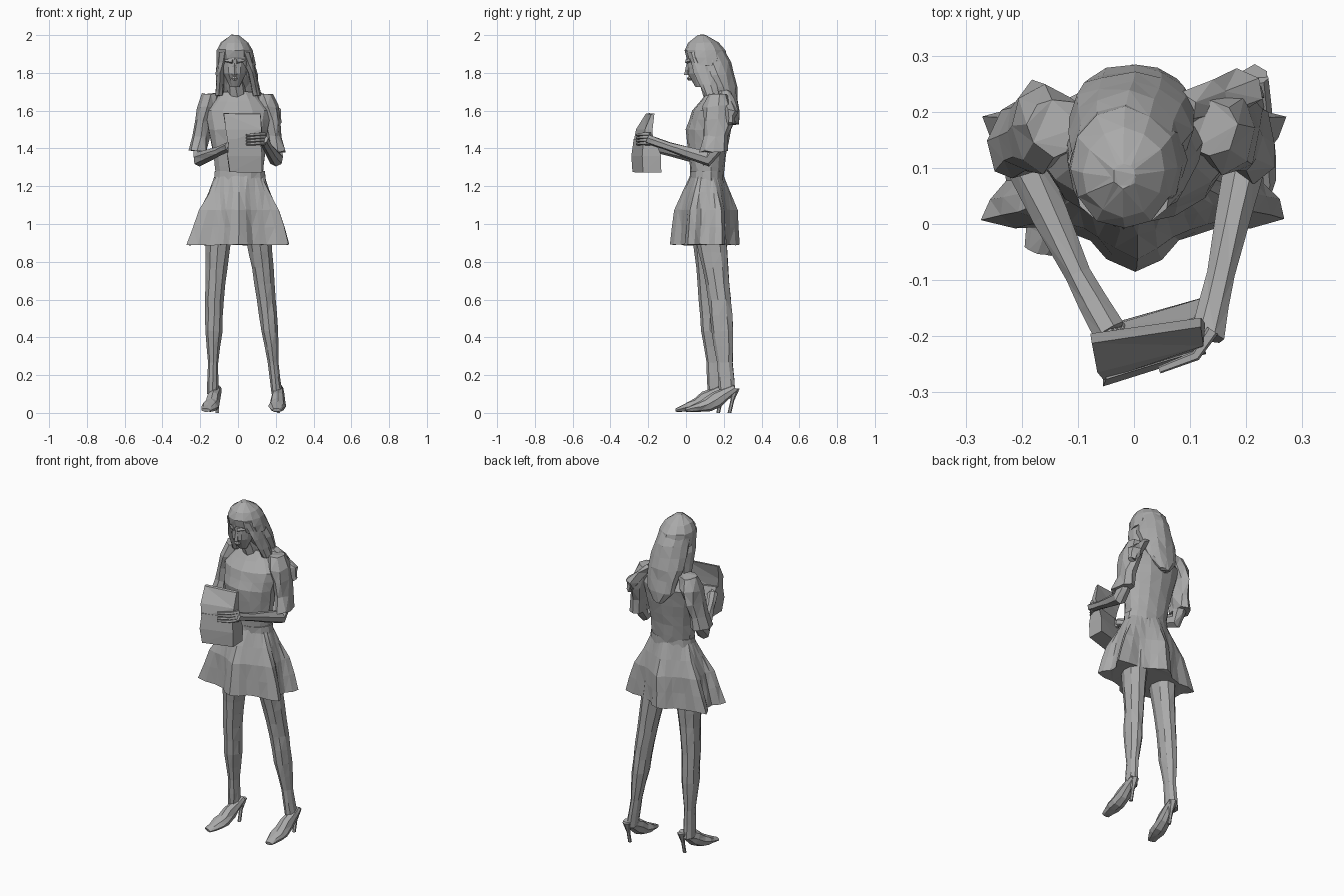
import bpy, bmesh, random
from math import sin, cos, pi, tau
from mathutils import Vector

random.seed(7)
if bpy.data.objects.get("Cube"):
    bpy.data.objects.remove(bpy.data.objects["Cube"])

grey = bpy.data.materials.new("plain grey")
grey.use_nodes = True
grey.diffuse_color = (.4, .4, .4, 1)
grey.node_tree.nodes["Principled BSDF"].inputs["Base Color"].default_value = grey.diffuse_color

UP = Vector((0, 0, 1))


def skin(name, loops, jitter):
    """Bridge a series of point loops into one closed, faceted surface."""
    bm = bmesh.new()
    rings = [[bm.verts.new(point) for point in loop] for loop in loops]
    count = len(rings[0])
    for low, high in zip(rings, rings[1:]):
        for i in range(count):
            j = (i + 1) % count
            bm.faces.new((low[i], low[j], high[j], high[i]))
    bm.faces.new(reversed(rings[0]))
    bm.faces.new(rings[-1])
    for vert in bm.verts:
        vert.co += Vector([random.uniform(-jitter, jitter) for axis in range(3)])
    bmesh.ops.triangulate(bm, faces=bm.faces)
    bmesh.ops.recalc_face_normals(bm, faces=bm.faces)
    mesh = bpy.data.meshes.new(name)
    bm.to_mesh(mesh)
    bm.free()
    mesh.materials.append(grey)
    bpy.context.collection.objects.link(bpy.data.objects.new(name, mesh))


def blend(keys, t):
    """Value at t along evenly spaced keys."""
    place = t * (len(keys) - 1)
    i = min(int(place), len(keys) - 2)
    return keys[i] + (keys[i + 1] - keys[i]) * (place - i)


def form(name, path, width, depth, sides=8, steps=6, jitter=.003, upright=True, pleat=0):
    """Sweep an ellipse along a path; upright forms keep level rings."""
    path = [Vector(point) for point in path]
    loops = []
    for step in range(steps + 1):
        t = step / steps
        centre = blend(path, t)
        across, other = Vector((1, 0, 0)), Vector((0, 1, 0))
        if not upright:
            along = blend(path, min(t + .1, 1)) - blend(path, max(t - .1, 0))
            across = along.cross(UP).normalized()
            other = across.cross(along).normalized()
        loop = []
        for i in range(sides):
            angle = tau * i / sides
            fold = 1 + pleat * (1 - t * t) * (cos(6 * angle) + cos(12 * angle) / 4)
            loop.append(centre + across * blend(width, t) * fold * sin(angle)
                        - other * blend(depth, t) * fold * cos(angle))
        loops.append(loop)
    skin(name, loops, jitter)


# Blouse and neck
form("blouse", [(.01, .11, 1.24), (0, .12, 1.5), (0, .17, 1.7)],
     (.125, .14, .16, .18, .09), (.085, .1, .12, .11, .055), sides=14, steps=8)
form("neck", [(0, .15, 1.65), (-.02, .11, 1.8)], (.05, .045), (.05, .05), steps=2)

# Pleated skirt with a plain waistband
form("skirt", [(0, .1, .89), (.01, .11, 1.26)], (.26, .21, .13), (.155, .145, .085),
     sides=36, steps=4, pleat=.16)
form("waistband", [(.01, .11, 1.23), (.01, .11, 1.28)], (.14, .135), (.09, .09),
     sides=14, steps=1, jitter=.002)

# Legs and high-heeled shoes
for side, hip, knee, ankle, toe, heel in (
        ("right", (-.09, .11, 1.1), (-.125, .13, .6), (-.135, .16, .1), (-.17, -.05, .015), (-.11, .17, 0)),
        ("left", (.09, .11, 1.1), (.15, .18, .6), (.205, .22, .1), (.205, 0, .015), (.215, .23, 0))):
    form(side + "_leg", [hip, knee, ankle], (.08, .07, .058, .05, .046, .028, .03),
         (.1, .085, .07, .062, .06, .042, .045), sides=9, steps=12, jitter=.002)
    toe, heel = Vector(toe), Vector(heel)
    counter = heel + Vector((0, .03, .13))
    arch = toe.lerp(heel, .5) + UP * .035
    form(side + "_shoe", [toe, arch, counter], (.025, .046, .038, .025), (.01, .03, .045, .02),
         upright=False)
    form(side + "_heel", [heel, counter], (.01, .01, .025), (.01, .01, .025),
         sides=6, steps=2, jitter=0)

# Loose sleeves with flared cuffs
for side, s in (("right", -1), ("left", 1)):
    form(side + "_sleeve", [(s * .21, .15, 1.385), (s * .18, .17, 1.55), (s * .14, .175, 1.69)],
         (.048, .042, .045, .055, .05), (.075, .07, .08, .08, .05), steps=4, jitter=.008)

# Forearms bent forward to the bag
for side, path in (
        ("right", [(-.2, .17, 1.43), (-.2, .12, 1.345), (-.1, -.09, 1.385), (-.045, -.19, 1.41)]),
        ("left", [(.2, .17, 1.43), (.2, .12, 1.345), (.155, -.09, 1.41), (.13, -.2, 1.45)])):
    form(side + "_forearm", path, (.035, .038, .025, .03), (.035, .042, .025, .025),
         sides=7, jitter=.002, upright=False)

# Fingers wrapping the bag
finger = (.012, .007)
for i in range(4):
    drop = UP * .016 * i
    reach = [Vector((.14, -.19, 1.475)), Vector((.11, -.235, 1.475)), Vector((.045, -.26, 1.47))]
    form("left_finger", [point - drop for point in reach], finger, finger,
         sides=5, steps=2, jitter=0, upright=False)
    shift = Vector((.01, -.003, -.008)) * i
    form("right_finger", [Vector((-.06, -.17, 1.4)) + shift, Vector((-.03, -.21, 1.43)) + shift],
         finger, finger, sides=5, steps=1, jitter=0, upright=False)


# Paper bag: boxy base and a folded half that leans back
def slab(x, y, z, width, depth, turn):
    corners = ((-1, -1), (1, -1), (1, 1), (-1, 1))
    return [(x + a * width, y + b * depth + a * width * turn, z) for a, b in corners]


skin("bag_base", [slab(.04, -.205, 1.275, .085, .05, .3), slab(.035, -.21, 1.36, .09, .05, .3),
                  slab(.035, -.22, 1.45, .085, .03, .3)], .003)
skin("bag_top", [slab(.035, -.225, 1.43, .088, .025, .3), slab(.03, -.22, 1.5, .095, .02, .25),
                 slab(.02, -.19, 1.585, .098, .008, .16)], .003)

# Head, nose and lips
mid = -.018
form("head", [(mid, .07, 1.725), (mid, .09, 1.94)], (.025, .06, .07, .065), (.02, .07, .08, .085),
     sides=12, jitter=.001)
form("nose", [(mid, .01, 1.79), (mid, .015, 1.86)], (.014, .006), (.02, .01), sides=5, steps=2, jitter=0)
form("lips", [(mid, .02, 1.76), (mid, .02, 1.78)], (.01, .02, .01), (.01, .015, .01),
     sides=6, steps=2, jitter=0)

# Rounded crown of hair and its long fall down the back
form("hair_crown", [(-.01, .115, 1.84), (mid, .1, 1.92), (mid, .085, 2)],
     (.103, .1, .094, .074, .02), (.09, .108, .108, .08, .02), sides=12, steps=4)
form("hair_fall", [(0, .262, 1.53), (0, .22, 1.66), (-.005, .165, 1.79), (mid, .11, 1.92)],
     (.03, .09, .105, .11, .108, .1, .09), (.018, .04, .055, .075, .09, .1, .09),
     sides=12, jitter=.005)

# Side locks and brows
for side, s in (("right", -1), ("left", 1)):
    form(side + "_lock", [(s * .1, .14, 1.68), (mid / 2 + s * .085, .1, 1.8), (mid + s * .05, .06, 1.91)],
         (.022, .022, .035), (.04, .06, .05), sides=7, steps=4)
    form(side + "_brow", [(mid + s * .01, .005, 1.86), (mid + s * .05, .025, 1.865)],
         finger, finger, sides=5, steps=1, jitter=0, upright=False)

# Loose curls resting on the back of one shoulder
form("shoulder_curl", [(.21, .24, 1.53), (.19, .235, 1.6), (.08, .2, 1.71)], (.02, .042, .03),
     (.02, .036, .03), sides=6, steps=4, jitter=.008)
